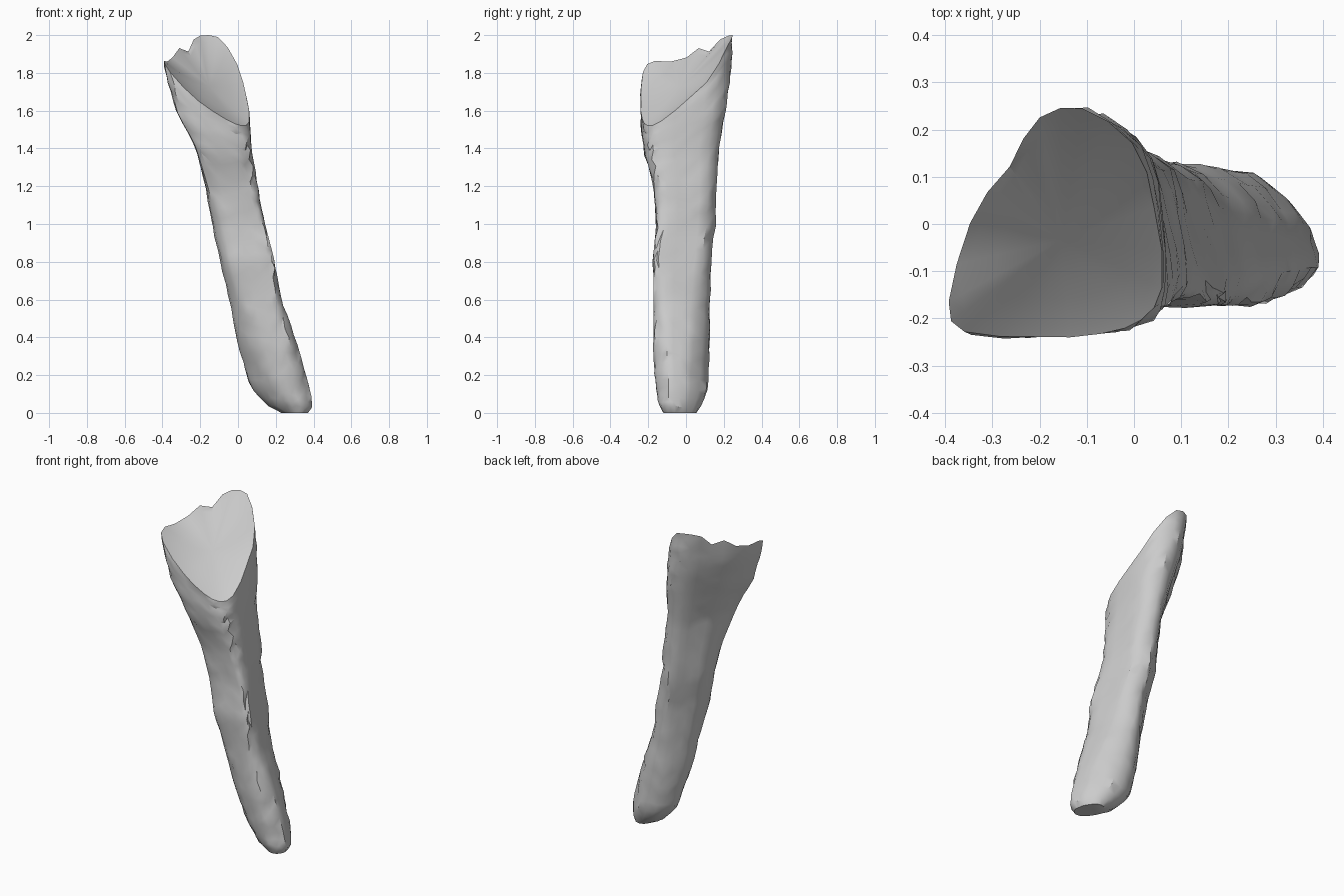
import bpy, bmesh, math, random

random.seed(4)
cube = bpy.data.objects.get("Cube")
if cube:
    bpy.data.objects.remove(cube, do_unlink=True)

# Bounds of the leaning shaft: height, x min, x max, y min, y max
LEVELS = [
    (0.00, 0.23, 0.37, -0.12, 0.05), (0.03, 0.17, 0.39, -0.135, 0.07),
    (0.07, 0.125, 0.39, -0.15, 0.09), (0.14, 0.065, 0.375, -0.16, 0.11),
    (0.36, 0.00, 0.315, -0.175, 0.12), (0.60, -0.045, 0.23, -0.17, 0.125),
    (0.80, -0.09, 0.19, -0.175, 0.135), (1.00, -0.135, 0.14, -0.155, 0.155),
    (1.20, -0.175, 0.105, -0.17, 0.165), (1.40, -0.23, 0.07, -0.225, 0.175),
    (1.60, -0.33, 0.055, -0.24, 0.205), (1.80, -0.39, 0.025, -0.235, 0.235),
    (2.00, -0.41, -0.01, -0.235, 0.245)]

# Cross-sections inside the bounds, counter-clockwise from the front left
FOOT = [(-.92, -.1), (-.55, -.58), (-.15, -.9), (.25, -1), (.68, -.9), (1, -.5),
        (.93, -.05), (.78, .38), (.15, 1), (-.55, .98), (-.93, .55), (-1, .25)]
MIDDLE = [(-.96, -.62), (-.62, -.96), (0, -1), (.78, -1), (.97, -.9), (1, -.6),
          (.83, .1), (.64, .7), (.1, 1), (-.25, .84), (-.65, .5), (-1, .1)]
HEAD = [(-.98, -.7), (-.85, -.97), (-.3, -1), (.3, -.98), (.73, -.85), (1, -.53),
        (1, .2), (.9, .72), (.5, 1), (.05, .92), (-.32, .5), (-.75, 0)]


def refine(points):
    """Put a curved midpoint between each pair of section points."""
    out, n = [], len(points)
    for i in range(n):
        a, b, c, d = (points[(i + k) % n] for k in (-1, 0, 1, 2))
        out.append(b)
        out.append(tuple((9 * (b[k] + c[k]) - a[k] - d[k]) / 16 for k in (0, 1)))
    return out


FOOT, MIDDLE, HEAD = refine(FOOT), refine(MIDDLE), refine(HEAD)
COLUMNS, RINGS = len(FOOT), 34


def mix(a, b, t):
    return tuple(p + (q - p) * t for p, q in zip(a, b))


def surface(i, z):
    """Point of column i at height z."""
    z = min(max(z, 0), 2)
    for low, high in zip(LEVELS, LEVELS[1:]):
        if z <= high[0]:
            break
    _, x0, x1, y0, y1 = mix(low, high, (z - low[0]) / (high[0] - low[0]))
    if z < 1:
        u, v = mix(FOOT[i], MIDDLE[i], min(max((z - 0.2) / 0.6, 0), 1))
    else:
        u, v = mix(MIDDLE[i], HEAD[i], min((z - 1) / 0.55, 1))
    return (x0 + x1) / 2 + u * (x1 - x0) / 2, (y0 + y1) / 2 + v * (y1 - y0) / 2


def cut_height(x, y):
    """Slanted break across the head."""
    return 1.8 - 0.7 * (x + 0.38) + 0.76 * (y + 0.2)


# Height at which each column meets the break, chipped along the outer rim
RAISED = {0: 0.03, 1: 0.05, 2: 0.05, 3: 0.02, 14: 0.03, 15: 0.055, 16: 0.05,
          17: 0.03, 20: -0.04, 21: -0.02, 22: -0.04, 23: -0.01}
tops = []
for i in range(COLUMNS):
    z = 1.7
    for _ in range(12):
        z = cut_height(*surface(i, z))
    z += RAISED.get(i, 0)
    if i > 18:
        z += random.uniform(-0.02, 0.015)
    tops.append(min(z, 2.0))

bm = bmesh.new()


def bridge(a, b):
    for i in range(COLUMNS):
        j = (i + 1) % COLUMNS
        bm.faces.new((a[i], a[j], b[j], b[i]))


# Shaft, with the ridges worn more than the flats
rings = []
for r in range(RINGS + 1):
    t = r / RINGS
    t = t * t * (3 - 2 * t) * 0.35 + t * 0.65
    ring = []
    for i in range(COLUMNS):
        z = t * tops[i]
        inner = 0 < r < RINGS
        if inner:
            z += random.uniform(-0.01, 0.01)
        x, y = surface(i, z)
        if inner:
            wear = 0.007 if i in (2, 3, 7, 8, 9, 14, 16) else 0.003
            x += random.uniform(-wear, wear)
            y += random.uniform(-wear, wear)
        ring.append(bm.verts.new((x, y, max(z, 0))))
    if rings:
        bridge(rings[-1], ring)
    rings.append(ring)

# Shallow scooped break at the top
rim = rings[-1]
cx = sum(v.co.x for v in rim) / COLUMNS
cy = sum(v.co.y for v in rim) / COLUMNS
last = rim
for f, dip in ((0.12, 0.01), (0.4, 0.025), (0.7, 0.035)):
    ring = []
    for v in rim:
        x, y = v.co.x + (cx - v.co.x) * f, v.co.y + (cy - v.co.y) * f
        lift = (v.co.z - cut_height(v.co.x, v.co.y)) * (1 - f) ** 2
        ring.append(bm.verts.new((x, y, min(cut_height(x, y) + lift - dip, 1.99))))
    bridge(last, ring)
    last = ring
hub = bm.verts.new((cx, cy, cut_height(cx, cy) - 0.04))
for i in range(COLUMNS):
    bm.faces.new((last[i], last[(i + 1) % COLUMNS], hub))

# Blunt foot
bm.faces.new(list(reversed(rings[0])))
bmesh.ops.triangulate(bm, faces=bm.faces[:])
bmesh.ops.recalc_face_normals(bm, faces=bm.faces[:])

mesh = bpy.data.meshes.new("bone_shard")
bm.to_mesh(mesh)
bm.free()
shard = bpy.data.objects.new("bone_shard", mesh)
bpy.context.collection.objects.link(shard)

# Plain grey colour
grey = bpy.data.materials.new("plain_grey")
grey.use_nodes = True
colour = (0.6, 0.6, 0.6, 1)
grey.diffuse_color = colour
grey.node_tree.nodes["Principled BSDF"].inputs["Base Color"].default_value = colour
mesh.materials.append(grey)

bpy.ops.object.select_all(action="DESELECT")
shard.select_set(True)
bpy.context.view_layer.objects.active = shard
bpy.ops.object.shade_smooth_by_angle(angle=math.radians(32))
